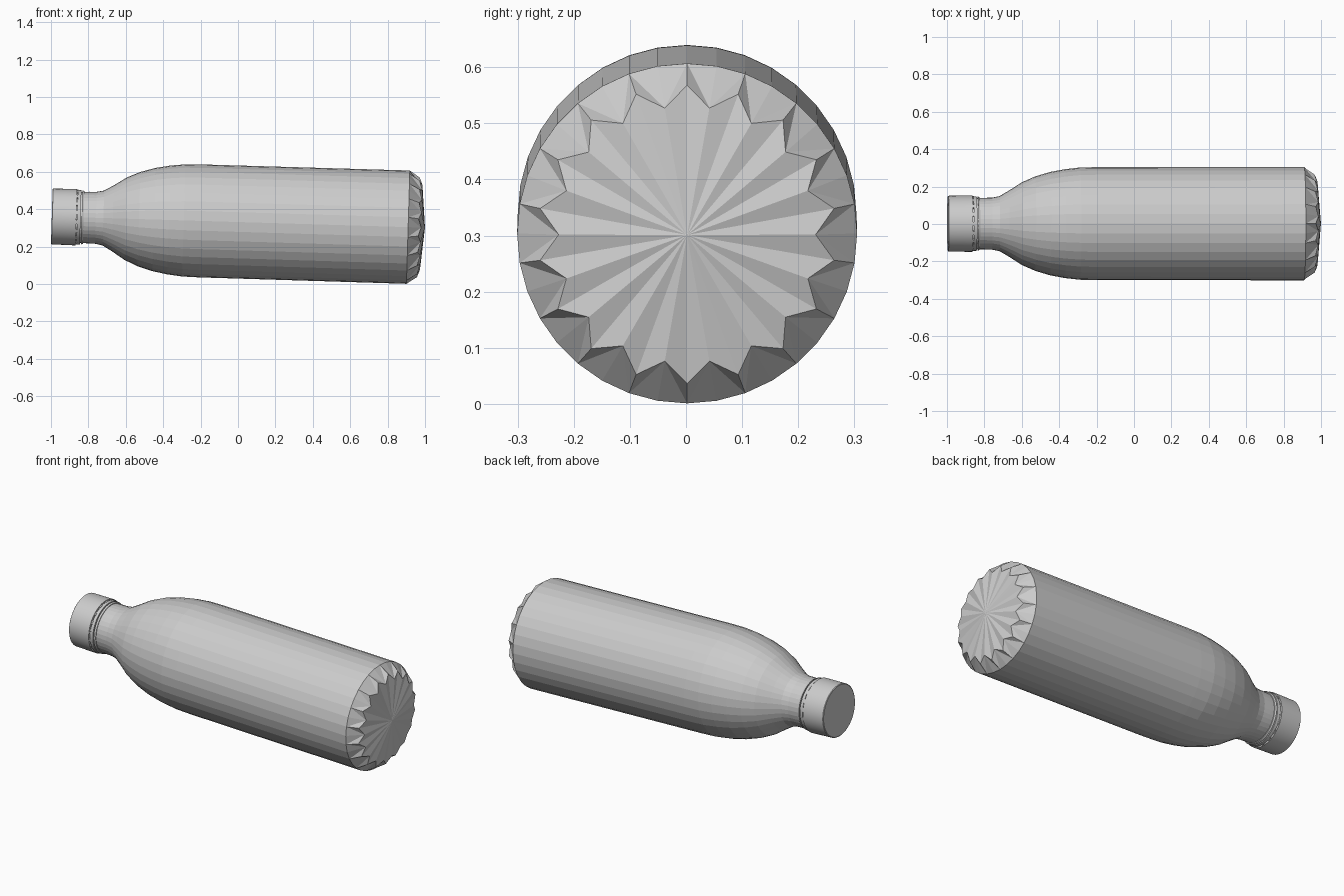
import bpy, bmesh, math
from mathutils import Matrix

cube = bpy.data.objects.get("Cube")
if cube:
    bpy.data.objects.remove(cube, do_unlink=True)

grey = bpy.data.materials.new("light_grey")
grey.use_nodes = True
grey.diffuse_color = (0.6, 0.6, 0.6, 1)
grey.node_tree.nodes["Principled BSDF"].inputs["Base Color"].default_value = (0.6, 0.6, 0.6, 1)

# The bottle lies along x with its base end tipped slightly down
PLACE = Matrix.Translation((0, 0.002, 0.331)) @ Matrix.Rotation(0.03, 4, 'Y')


def ring(bm, x, radii, sides):
    """Ring of vertices around x, cycling through the (radius, x offset) pairs."""
    verts = []
    for i in range(sides):
        r, dx = radii[i % len(radii)]
        a = 2 * math.pi * i / sides
        verts.append(bm.verts.new((x + dx, r * math.sin(a), r * math.cos(a))))
    return verts


def bridge(bm, a, b):
    n = len(a)
    for i in range(n):
        j = (i + 1) % n
        bm.faces.new((a[i], a[j], b[j], b[i]))


def finish(bm, name, smooth=False):
    bmesh.ops.recalc_face_normals(bm, faces=bm.faces)
    mesh = bpy.data.meshes.new(name)
    bm.to_mesh(mesh)
    bm.free()
    obj = bpy.data.objects.new(name, mesh)
    bpy.context.collection.objects.link(obj)
    mesh.materials.append(grey)
    obj.matrix_world = PLACE
    if smooth:
        bpy.ops.object.select_all(action='DESELECT')
        obj.select_set(True)
        bpy.context.view_layer.objects.active = obj
        bpy.ops.object.shade_smooth_by_angle(angle=math.radians(30))
    return obj


def lathe(name, profile, sides, smooth=False):
    """Closed turned solid from (x, radius) points."""
    bm = bmesh.new()
    rings = [ring(bm, x, [(r, 0)], sides) for x, r in profile]
    for a, b in zip(rings, rings[1:]):
        bridge(bm, a, b)
    bm.faces.new(rings[0])
    bm.faces.new(rings[-1])
    return finish(bm, name, smooth)


# Bottle body: neck, shoulder, barrel and pleated base
SIDES = 36
body_profile = [(-0.88, 0.135), (-0.80, 0.138), (-0.76, 0.139), (-0.72, 0.147),
                (-0.67, 0.176), (-0.60, 0.221), (-0.53, 0.252), (-0.45, 0.276),
                (-0.37, 0.291), (-0.29, 0.300), (-0.20, 0.302), (0.91, 0.303)]
bm = bmesh.new()
rings = [ring(bm, x, [(r, 0)], SIDES) for x, r in body_profile]
for a, b in zip(rings, rings[1:]):
    bridge(bm, a, b)
bm.faces.new(rings[0])
rim = rings[-1]
pleats = ring(bm, 0.965, [(0.266, 0), (0.229, 0.015)], SIDES)
tip = bm.verts.new((1.0, 0, 0))
for i in range(SIDES):
    j = (i + 1) % SIDES
    outer, inner = (i, j) if i % 2 == 0 else (j, i)
    bm.faces.new((rim[outer], pleats[outer], pleats[inner]))
    bm.faces.new((rim[outer], rim[inner], pleats[inner]))
    bm.faces.new((pleats[i], pleats[j], tip))
finish(bm, "bottle_body")

# Screw cap with a softened top edge
lathe("screw_cap", [(-0.996, 0.145), (-0.993, 0.149), (-0.865, 0.151)], 64, True)

# Tamper band and the lip below it
lathe("tamper_band", [(-0.86, 0.146), (-0.842, 0.145)], 64, True)
lathe("neck_lip", [(-0.836, 0.145), (-0.826, 0.141)], 64, True)

# Small bridges joining the cap to the tamper band
bm = bmesh.new()
for i in range(18):
    turn = Matrix.Rotation(2 * math.pi * i / 18, 4, 'X')
    shape = turn @ Matrix.Translation((-0.862, 0, 0.141)) @ Matrix.Diagonal((0.01, 0.02, 0.012, 1))
    bmesh.ops.create_cube(bm, size=1, matrix=shape)
finish(bm, "tamper_bridges")
